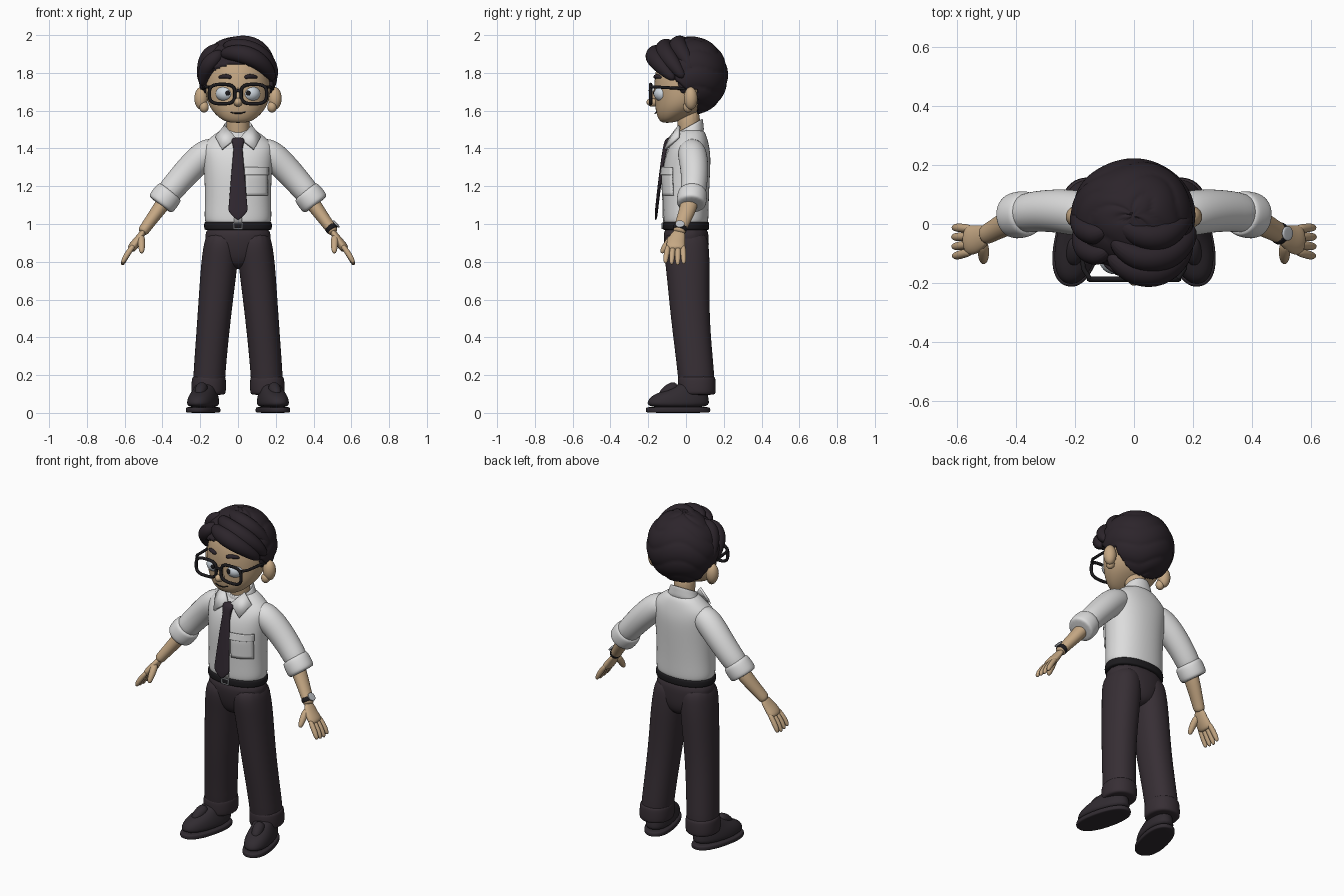
import bpy
import bmesh
from math import sin, cos, pi, atan2, asin
from mathutils import Vector, Matrix

default_cube = bpy.data.objects.get("Cube")
if default_cube:
    bpy.data.objects.remove(default_cube, do_unlink=True)


def make_material(name, red, green, blue):
    material = bpy.data.materials.new(name)
    material.use_nodes = True
    colour = (red, green, blue, 1)
    material.diffuse_color = colour
    shader = next(n for n in material.node_tree.nodes if n.type == "BSDF_PRINCIPLED")
    shader.inputs["Base Color"].default_value = colour
    shader.inputs["Roughness"].default_value = 0.8
    return material


skin = make_material("skin tan", .56, .39, .23)
hair = make_material("hair dark", .025, .018, .024)
cloth = make_material("shirt white", .72, .72, .72)
wool = make_material("trousers dark", .038, .028, .035)
silk = make_material("tie dark", .03, .021, .03)
leather = make_material("shoe dark", .03, .024, .03)
black = make_material("frame black", .012, .011, .013)
eye_white = make_material("eye pale blue", .62, .68, .74)
metal = make_material("metal grey", .5, .52, .55)


def finish(bm, name, material, subdivide=0, thickness=0):
    """Turn a bmesh into a smooth named object."""
    bmesh.ops.recalc_face_normals(bm, faces=bm.faces)
    mesh = bpy.data.meshes.new(name)
    bm.to_mesh(mesh)
    bm.free()
    mesh.materials.append(material)
    mesh.polygons.foreach_set("use_smooth", [True] * len(mesh.polygons))
    part = bpy.data.objects.new(name, mesh)
    bpy.context.collection.objects.link(part)
    if thickness:
        solid = part.modifiers.new("thickness", "SOLIDIFY")
        solid.thickness = thickness
        solid.offset = 0
    if subdivide:
        smooth = part.modifiers.new("smooth", "SUBSURF")
        smooth.levels = smooth.render_levels = subdivide
    return part


def skin_rings(rings, name, material):
    """Bridge successive rings of points and cap both ends."""
    bm = bmesh.new()
    loops = [[bm.verts.new(p) for p in ring] for ring in rings]
    count = len(loops[0])
    for low, high in zip(loops, loops[1:]):
        for i in range(count):
            j = (i + 1) % count
            bm.faces.new((low[i], low[j], high[j], high[i]))
    bm.faces.new(loops[0][::-1])
    bm.faces.new(loops[-1])
    return finish(bm, name, material, subdivide=2)


def oval(power=2, sides=16):
    """Unit superellipse, enlarged a little because subdivision shrinks it."""
    points = []
    for i in range(sides):
        c, s = cos(2 * pi * i / sides), sin(2 * pi * i / sides)
        grow = 1.026 / (abs(c) ** power + abs(s) ** power) ** (1 / power)
        points.append((c * grow, s * grow))
    return points


def loft(name, material, rows, side=1, power=2, tilt=0):
    """Stack of level ovals; each row is z, centre x, centre y, radius x, radius y."""
    rings = [[(side * (cx + rx * u), cy + ry * v, z + tilt * ry * v) for u, v in oval(power)]
             for z, cx, cy, rx, ry in rows]
    return skin_rings(rings, name, material)


def tube(name, material, path, radii, side=1, flat=1):
    """Round limb along a path; flat thins it across the y axis."""
    points = [Vector(p) for p in path]
    rings = []
    for i, p in enumerate(points):
        along = (points[min(i + 1, len(points) - 1)] - points[max(i - 1, 0)]).normalized()
        hint = Vector((0, 1, 0)) if abs(along.y) < .8 else Vector((0, 0, 1))
        wide = (hint - along * hint.dot(along)).normalized()
        thin = along.cross(wide) * flat
        ring = [p + (wide * u + thin * v) * radii[i] for u, v in oval()]
        rings.append([(side * q.x, q.y, q.z) for q in ring])
    return skin_rings(rings, name, material)


def ball(name, material, centre, size):
    bm = bmesh.new()
    bmesh.ops.create_uvsphere(bm, u_segments=32, v_segments=16, radius=1)
    bmesh.ops.transform(bm, matrix=Matrix.LocRotScale(Vector(centre), None, Vector(size)), verts=bm.verts)
    return finish(bm, name, material)


def wire(name, material, points, radius, closed=False):
    curve = bpy.data.curves.new(name, "CURVE")
    curve.dimensions = "3D"
    curve.bevel_depth = radius
    curve.bevel_resolution = 2
    curve.use_fill_caps = True
    spline = curve.splines.new("POLY")
    spline.points.add(len(points) - 1)
    for target, p in zip(spline.points, points):
        target.co = (*p, 1)
    spline.use_cyclic_u = closed
    curve.materials.append(material)
    part = bpy.data.objects.new(name, curve)
    bpy.context.collection.objects.link(part)


# Shirt body, with a helper for plates that lie on its chest
torso = [(.98, 0, 0, .16, .11), (1.02, 0, 0, .178, .118), (1.1, 0, 0, .172, .118),
         (1.25, 0, 0, .175, .125), (1.36, 0, .01, .185, .12), (1.42, 0, .02, .19, .1),
         (1.46, 0, .03, .14, .08), (1.51, 0, .03, .08, .06)]
loft("shirt_body", cloth, torso, power=2.3)


def chest_y(x, z):
    for low, high in zip(torso, torso[1:]):
        if low[0] <= z <= high[0]:
            t = (z - low[0]) / (high[0] - low[0])
            _, _, cy, rx, ry = [a + (b - a) * t for a, b in zip(low, high)]
            return cy - ry * (1 - abs(x / rx) ** 2.3) ** (1 / 2.3)


def chest_plate(name, x0, x1, z0, z1, proud):
    bm = bmesh.new()
    bmesh.ops.create_grid(bm, x_segments=8, y_segments=8, size=.5)
    for v in bm.verts:
        x, z = x0 + (v.co.x + .5) * (x1 - x0), z0 + (v.co.y + .5) * (z1 - z0)
        v.co = (x, chest_y(x, z) - proud, z)
    finish(bm, name, cloth, thickness=.009)


chest_plate("shirt_placket", -.02, .02, 1.0, 1.41, .002)
chest_plate("chest_pocket", .04, .155, 1.15, 1.29, .004)
chest_plate("pocket_flap", .035, .16, 1.26, 1.3, .01)

# Collar, neck and tie
loft("neck", skin, [(1.4, 0, .02, .06, .05), (1.5, 0, .015, .058, .055), (1.62, 0, .01, .065, .07)])
loft("collar_stand", cloth, [(1.43, 0, .025, .11, .075), (1.48, 0, .02, .09, .072),
     (1.52, 0, .02, .078, .07), (1.525, 0, .02, .07, .062), (1.47, 0, .02, .06, .05)], tilt=.55)
for side in (-1, 1):
    bm = bmesh.new()
    corners = [(.07, -.035, 1.52), (.01, -.085, 1.455), (.085, -.11, 1.395), (.12, -.04, 1.46)]
    bm.faces.new([bm.verts.new((side * x, y, z)) for x, y, z in corners])
    finish(bm, "collar_leaf", cloth, thickness=.014)
loft("tie", silk, [(1.46, 0, -.08, .03, .016), (1.44, 0, -.095, .036, .02), (1.405, 0, -.105, .022, .016),
     (1.37, 0, -.118, .026, .01), (1.2, 0, -.142, .04, .009), (1.08, 0, -.155, .05, .008),
     (1.065, 0, -.157, .05, .008), (1.02, 0, -.16, .005, .006)], power=3)

# Belt and seat of the trousers
loft("trouser_seat", wool, [(.76, 0, .01, .05, .07), (.82, 0, .01, .14, .11),
     (.92, 0, 0, .176, .12), (1.0, 0, 0, .17, .115)], power=2.3)
loft("belt", black, [(.967, 0, 0, .17, .115), (.97, 0, 0, .178, .122),
     (1.01, 0, 0, .178, .122), (1.013, 0, 0, .17, .115)], power=2.3)
wire("belt_buckle", metal, [(-.022, -.125, .975), (.022, -.125, .975),
     (.022, -.125, 1.005), (-.022, -.125, 1.005)], .004, closed=True)

for side in (-1, 1):
    # Legs and turned hems
    loft("trouser_leg", wool, [(.97, .085, 0, .08, .11), (.87, .09, 0, .094, .12),
         (.78, .1, .01, .096, .115), (.5, .127, .02, .087, .1), (.2, .153, .055, .083, .095),
         (.1, .155, .058, .085, .095)], side, power=2.3)
    loft("trouser_hem", wool, [(.195, .154, .056, .08, .09), (.19, .154, .056, .09, .1),
         (.1, .156, .058, .092, .1), (.095, .156, .058, .08, .09)], side, power=2.3)

    # Shoes point outward
    sole = loft("shoe_sole", leather, [(0, 0, 0, .075, .165), (.004, 0, 0, .08, .172),
                (.028, 0, 0, .08, .172), (.032, 0, 0, .07, .16)], power=2.5)
    upper = loft("shoe_upper", leather, [(.025, 0, 0, .073, .165), (.06, 0, 0, .076, .166),
                 (.095, 0, .01, .068, .15), (.125, 0, .05, .056, .1), (.17, 0, .09, .05, .06)], power=2.3)
    laces = tube("shoe_tongue", leather, [(0, -.1, .09), (0, -.05, .12), (0, 0, .145)], [.02, .035, .03])
    for part in (sole, upper, laces):
        part.location = (side * .185, -.042, 0)
        part.rotation_euler.z = side * .24

    # Sleeves, rolled cuffs and forearms
    tube("sleeve", cloth, [(.09, .03, 1.4), (.16, .03, 1.385), (.24, .045, 1.31), (.33, .045, 1.21),
         (.4, .03, 1.125)], [.055, .078, .075, .068, .066], side)
    tube("rolled_cuff", cloth, [(.356, .036, 1.175), (.362, .036, 1.168), (.408, .027, 1.108),
         (.414, .027, 1.1)], [.066, .078, .08, .066], side)
    tube("forearm", skin, [(.36, .03, 1.16), (.42, .01, 1.075), (.49, -.03, .98), (.51, -.04, .95)],
         [.05, .044, .034, .035], side, flat=.85)

    # Hands with four fingers and a thumb
    tube("palm", skin, [(.495, -.03, .97), (.525, -.05, .92), (.553, -.055, .885), (.57, -.055, .86)],
         [.03, .045, .052, .046], side, flat=.48)
    for i in range(4):
        spread = i - 1.5
        reach = 1 - .07 * abs(i - 1.2)
        y = -.055 - .026 * spread
        tip = -.06 - .032 * spread
        tube("finger", skin, [(.55, y, .89), (.58, (y + tip) / 2, .85), (.585 + .02 * reach, tip, .875 - .07 * reach),
             (.59 + .025 * reach, tip, .87 - .09 * reach)], [.013, .015, .014, .008], side)
    tube("thumb", skin, [(.515, -.06, .94), (.51, -.095, .9), (.51, -.12, .865), (.51, -.13, .845)],
         [.02, .02, .016, .009], side)

    # Ears, eyes and brows
    ball("ear", skin, (side * .195, .025, 1.665), (.036, .036, .06))
    ball("ear_lobe", skin, (side * .18, .01, 1.62), (.025, .025, .03))
    ball("eye", eye_white, (side * .066, -.12, 1.69), (.052, .05, .044))
    ball("pupil", black, (side * .054, -.168, 1.693), (.012, .006, .014))
    tube("eyebrow", hair, [(.032, -.165, 1.775), (.065, -.158, 1.785), (.105, -.13, 1.775)],
         [.01, .013, .008], side)

    # Spectacle rims and temples
    rim = [(side * .084 + u * .066, -.187, 1.688 + v * .05) for u, v in oval(3.2, 28)]
    wire("spectacle_rim", black, rim, .009, closed=True)
    wire("spectacle_temple", black, [(side * .15, -.185, 1.725), (side * .172, -.15, 1.725),
         (side * .185, .02, 1.715)], .008)

    # Sideburns
    tube("sideburn", hair, [(.17, -.01, 1.8), (.178, -.015, 1.74), (.172, -.015, 1.69)],
         [.035, .03, .012], side, flat=.5)
wire("spectacle_bridge", black, [(-.022, -.187, 1.7), (0, -.19, 1.707), (.022, -.187, 1.7)], .008)

# Watch on the left wrist
wrist, outward = Vector((.494, -.032, .976)), Vector((.74, 0, .67))
down = Vector((.5, -.25, -.7)).normalized() * .012
tube("watch_strap", black, [wrist - down * 1.1, wrist - down, wrist + down, wrist + down * 1.1],
     [.032, .038, .038, .032], flat=.85)
face_centre = wrist + outward * .033
tube("watch_face", metal, [face_centre - outward * .004, face_centre, face_centre + outward * .006,
     face_centre + outward * .008], [.02, .025, .025, .02])

# Head, nose and mouth
loft("head", skin, [(1.535, 0, -.1, .04, .025), (1.55, 0, -.085, .085, .058), (1.59, 0, -.05, .13, .11),
     (1.64, 0, -.02, .162, .143), (1.72, 0, 0, .174, .168), (1.8, 0, .01, .17, .175),
     (1.88, 0, .01, .14, .15), (1.94, 0, .01, .07, .08)])
ball("nose", skin, (0, -.175, 1.645), (.024, .034, .024))
tube("nose_bridge", skin, [(0, -.15, 1.73), (0, -.165, 1.69), (0, -.18, 1.65)], [.012, .015, .017])
wire("mouth", black, [(-.04, -.157, 1.591), (-.015, -.164, 1.586), (.015, -.164, 1.586),
     (.04, -.157, 1.593)], .003)

# Hair cap: grooved ball tucked into the head below the hairline
bm = bmesh.new()
bmesh.ops.create_uvsphere(bm, u_segments=120, v_segments=60, radius=1)
centre = Vector((-.003, .028, 1.785))
for v in bm.verts:
    n = v.co.normalized()
    turn, rise = atan2(n.x, -n.y), asin(max(-1, min(1, n.z)))
    wave = abs(sin(6 * rise + 1.2 * sin(3 * turn) + 2 * cos(turn)))
    groove = .98 + .035 * wave ** .5
    p = centre + Vector((n.x * .208, n.y * .192, n.z * .205)) * groove
    hairline = 1.71 + max(0, -p.y) * .85
    if p.y < .06 and p.z < hairline:
        p = centre + (p - centre) * .62
    v.co = p
finish(bm, "hair_cap", hair)

# Swept locks falling either side of the parting
locks = [
    [(-.09, -.1, 1.9), (-.02, -.16, 1.91), (.07, -.175, 1.89), (.15, -.13, 1.835), (.19, -.06, 1.76)],
    [(-.08, -.05, 1.94), (.0, -.12, 1.945), (.1, -.12, 1.91), (.17, -.07, 1.85), (.2, -.01, 1.77)],
    [(-.07, .02, 1.95), (.01, -.04, 1.96), (.09, -.05, 1.94), (.15, -.01, 1.89), (.19, .04, 1.8)],
    [(-.08, -.08, 1.91), (-.12, -.11, 1.885), (-.16, -.09, 1.84), (-.18, -.05, 1.79), (-.19, -.02, 1.73)],
    [(-.08, -.01, 1.94), (-.13, -.04, 1.92), (-.165, -.02, 1.88), (-.185, .01, 1.82), (-.2, .04, 1.75)],
]
for path in locks:
    scale = 1 if path[1][0] > -.05 else .85
    tube("hair_lock", hair, path, [r * scale for r in (.025, .045, .052, .042, .02)])
